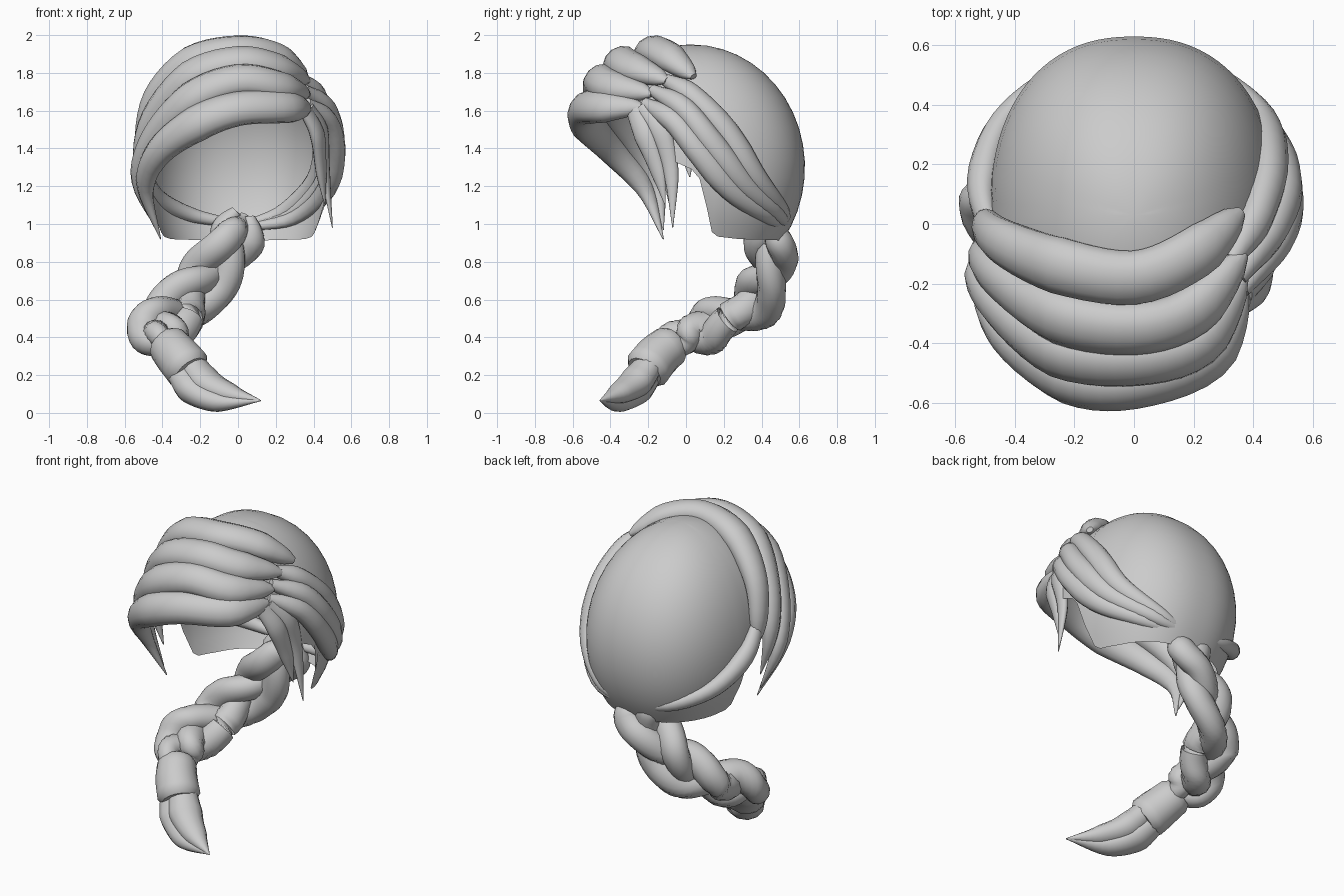
import bpy, bmesh, math
from mathutils import Vector

if "Cube" in bpy.data.objects:
    bpy.data.objects.remove(bpy.data.objects["Cube"])

HEAD = Vector((0, 0.03, 1.3))
hair = bpy.data.materials.new("grey_hair")
hair.diffuse_color = (0.6, 0.6, 0.6, 1)
hair.use_nodes = True
hair.node_tree.nodes["Principled BSDF"].inputs["Base Color"].default_value = hair.diffuse_color


def finish(name, bm, angle=50):
    bmesh.ops.recalc_face_normals(bm, faces=bm.faces)
    me = bpy.data.meshes.new(name)
    bm.to_mesh(me)
    bm.free()
    me.materials.append(hair)
    ob = bpy.data.objects.new(name, me)
    bpy.context.collection.objects.link(ob)
    bpy.context.view_layer.objects.active = ob
    ob.select_set(True)
    bpy.ops.object.shade_smooth_by_angle(angle=math.radians(angle))
    ob.select_set(False)
    return ob


def spline(pts, n):
    """Catmull-Rom samples through control points."""
    p = [Vector(q) for q in pts]
    p = [2 * p[0] - p[1]] + p + [2 * p[-1] - p[-2]]
    out = []
    for i in range(n + 1):
        s = i / n * (len(p) - 3)
        k = min(int(s), len(p) - 4)
        t = s - k
        a, b, c, d = p[k:k + 4]
        out.append(0.5 * (2 * b + (c - a) * t + (2 * a - 5 * b + 4 * c - d) * t * t
                          + (3 * b - a - 3 * c + d) * t ** 3))
    return out


def lerp(table, t):
    for (a, u), (b, v) in zip(table, table[1:]):
        if t <= b:
            return u + (v - u) * (t - a) / (b - a)
    return table[-1][1]


def sweep(name, path, width, thick, sides=12, out=None):
    """Lock of hair: elliptical section, radii given as (t, value) tables."""
    bm = bmesh.new()
    rings = []
    n = len(path) - 1
    for i, p in enumerate(path):
        tan = (path[min(i + 1, n)] - path[max(i - 1, 0)]).normalized()
        ref = Vector(out) if out else p - HEAD
        nor = (ref - tan * ref.dot(tan)).normalized()
        side = tan.cross(nor)
        w, h = lerp(width, i / n), lerp(thick, i / n)
        rings.append([bm.verts.new(p + side * w * math.cos(a) + nor * h * math.sin(a))
                      for a in (2 * math.pi * j / sides for j in range(sides))])
    for r, s in zip(rings, rings[1:]):
        for j in range(sides):
            k = (j + 1) % sides
            bm.faces.new((r[j], r[k], s[k], s[j]))
    bm.faces.new(rings[0])
    bm.faces.new(rings[-1])
    return finish(name, bm)


# Skull cap: open, slightly boxy dome with face opening and ear notches
EDGE = [(0, .91), (60, .92), (76, .935), (80, .98), (84, 1.2), (88, 1.28), (105, 1.36),
        (130, 1.6), (180, 1.66)]
COLS, ROWS, BOX = 90, 16, 2.3
bm = bmesh.new()
top = bm.verts.new(HEAD + Vector((0, 0, 0.65)))
grid = []
for c in range(COLS):
    th = 2 * math.pi * c / COLS
    alpha = abs((math.degrees(th) - 90 + 180) % 360 - 180)
    pmax = math.acos((lerp(EDGE, alpha) - HEAD.z) / 0.65)
    co, si = math.cos(th), math.sin(th)
    k = (abs(co) ** BOX + abs(si) ** BOX) ** (-1 / BOX) if si > 0 else 1
    col = []
    for r in range(1, ROWS + 1):
        ph = pmax * r / ROWS
        s = math.sin(ph) * k
        col.append(bm.verts.new(HEAD + Vector((.485 * s * co, .6 * s * si, .65 * math.cos(ph)))))
    grid.append(col)
for a, b in zip(grid, grid[1:] + grid[:1]):
    bm.faces.new((top, a[0], b[0]))
    for r in range(ROWS - 1):
        bm.faces.new((a[r], a[r + 1], b[r + 1], b[r]))
finish("hair_cap", bm)

# Fringe: four locks swept from the parting across the brow to the left cheek
FRINGE = [
    [(.36, .04, 1.78), (.2, -.1, 1.89), (0, -.18, 1.92), (-.25, -.14, 1.86), (-.44, -.06, 1.67),
     (-.5, 0, 1.42), (-.47, .02, 1.25)],
    [(.37, -.1, 1.76), (.2, -.29, 1.83), (0, -.35, 1.86), (-.25, -.31, 1.78), (-.45, -.18, 1.56),
     (-.51, -.1, 1.32), (-.46, -.08, 1.08)],
    [(.37, -.18, 1.69), (.22, -.4, 1.73), (0, -.46, 1.76), (-.25, -.43, 1.66), (-.45, -.28, 1.45),
     (-.52, -.16, 1.22), (-.43, -.12, .97)],
    [(.37, -.23, 1.62), (.25, -.45, 1.62), (0, -.54, 1.61), (-.22, -.52, 1.53), (-.42, -.38, 1.38),
     (-.49, -.22, 1.19), (-.41, -.12, .92)]]
for i, pts in enumerate(FRINGE):
    sweep(f"fringe_lock_{i + 1}", spline(pts, 30),
          [(0, .02), (.04, .055), (.14, .09), (.5, .1), (.8, .062), (1, .003)],
          [(0, .015), (.04, .045), (.14, .07), (.5, .082), (.8, .05), (1, .003)])

# Side locks: right temple swept back to the braid root
SIDE = [
    [(.33, -.12, 1.77), (.41, .02, 1.69), (.46, .2, 1.51), (.42, .37, 1.25), (.24, .51, 1.07), (.04, .53, 1)],
    [(.35, -.18, 1.71), (.46, -.02, 1.62), (.51, .13, 1.44), (.45, .31, 1.21), (.27, .49, 1.05), (.04, .53, .99)],
    [(.36, -.22, 1.64), (.47, -.07, 1.55), (.515, .07, 1.38), (.46, .25, 1.17), (.29, .45, 1.03), (.04, .52, .98)]]
for i, pts in enumerate(SIDE):
    sweep(f"side_lock_{i + 1}", spline(pts, 24),
          [(0, .03), (.15, .06), (.5, .07), (.8, .04), (1, .018)],
          [(0, .03), (.2, .055), (.5, .055), (.8, .032), (1, .018)])

# Loose locks hanging in front of the right ear
LOOSE = [[(.37, -.23, 1.62), (.44, -.14, 1.5), (.46, -.08, 1.28), (.5, -.07, .98)],
         [(.36, -.27, 1.6), (.42, -.22, 1.47), (.44, -.15, 1.28), (.46, -.11, 1.1)]]
for i, pts in enumerate(LOOSE):
    sweep(f"loose_lock_{i + 1}", spline(pts, 18),
          [(0, .05), (.35, .06), (.7, .04), (1, .002)],
          [(0, .03), (.35, .035), (.7, .025), (1, .002)])

# Rim lock: from the left ear along the nape to the braid root
sweep("nape_lock", spline([(-.48, -.04, 1.46), (-.51, .13, 1.3), (-.44, .34, 1.15),
                           (-.25, .495, 1.05), (0, .53, 1)], 22),
      [(0, .04), (.3, .06), (.75, .04), (1, .02)], [(0, .03), (.3, .055), (.75, .035), (1, .02)])

# Braid: three strands weaving around a curved centre line
N = 66
core = spline([(.03, .48, 1.05), (-.04, .45, .88), (-.17, .44, .70), (-.3, .33, .56),
               (-.39, .15, .47), (-.42, .01, .41), (-.35, -.11, .36)], N)
for k in range(3):
    path = []
    for i, p in enumerate(core):
        t = i / N
        tan = (core[min(i + 1, N)] - core[max(i - 1, 0)]).normalized()
        flat = Vector((1, .55, -.1))
        flat = (flat - tan * flat.dot(tan)).normalized()
        deep = tan.cross(flat)
        ph = 2 * math.pi * (1.3 * t + k / 3 + .1)
        amp = lerp([(0, .45), (.12, .9), (.85, .9), (1, .4)], t)
        path.append(p + flat * .1 * amp * math.sin(ph) + deep * .045 * amp * math.sin(2 * ph))
    sweep(f"braid_strand_{k + 1}", path,
          [(0, .03), (.1, .085), (.75, .09), (1, .05)],
          [(0, .03), (.1, .075), (.75, .08), (1, .05)], out=(.3, .8, .6))

# Tie band around the braid end
BAND = [(0, .09), (.12, .112), (.6, .122), (.9, .125), (1, .10)]
sweep("tie_band", spline([(-.38, -.06, .375), (-.32, -.15, .30), (-.25, -.22, .215)], 8),
      BAND, BAND, sides=16, out=(0, 0, 1))

# Tail: two tapering locks below the tie
for name, dx, dz in (("tail_lock_front", -.03, -.02), ("tail_lock_back", .03, .02)):
    sweep(name, spline([(-.28 + dx, -.19, .24 + dz), (-.2 + dx, -.27, .14 + dz),
                        (-.07 + dx, -.36, .08 + dz), (.12, -.455, .065)], 18),
          [(0, .08), (.3, .1), (.65, .07), (1, .003)],
          [(0, .07), (.3, .083), (.65, .058), (1, .003)], out=(.3, -.3, 1))
